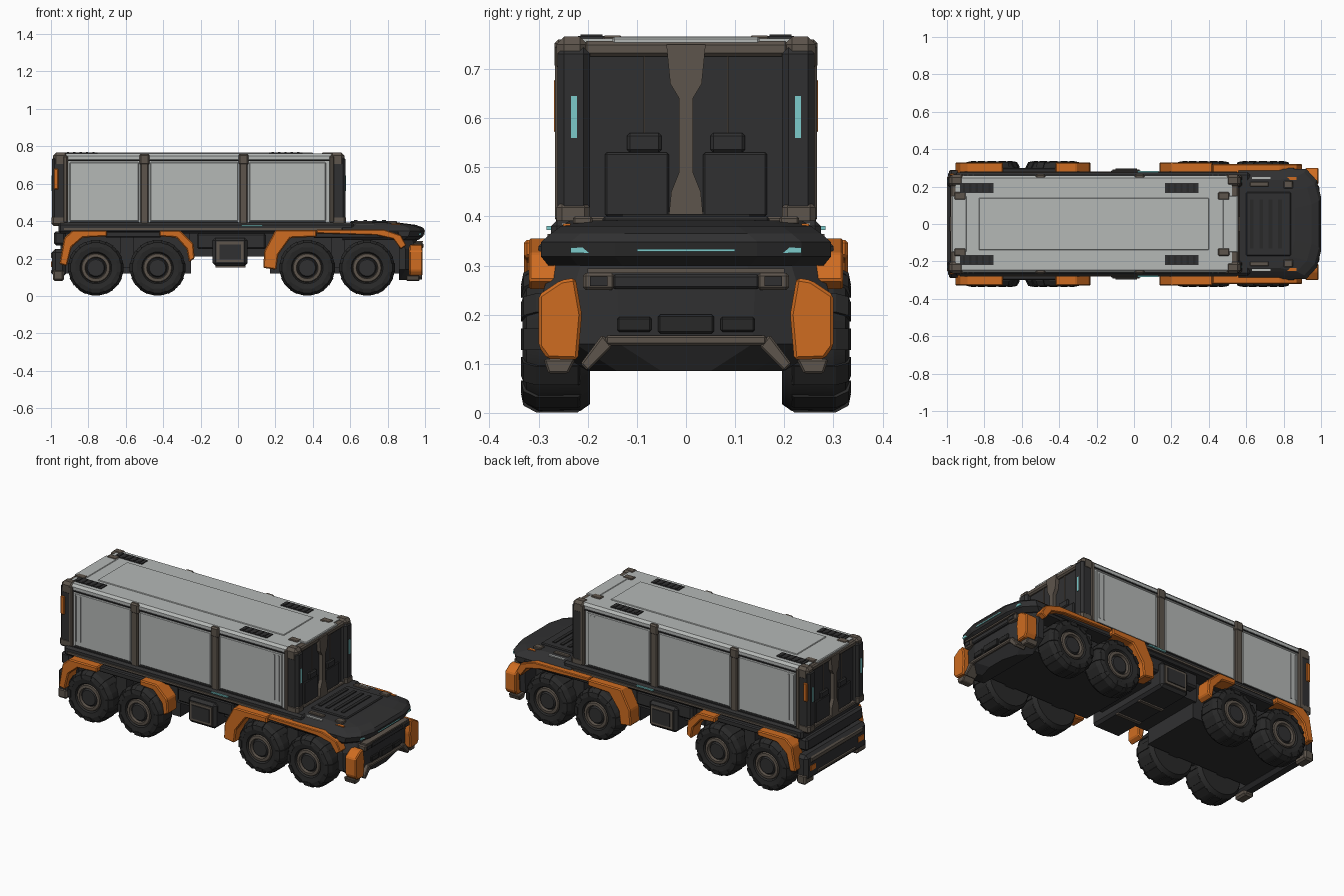
import bpy, bmesh, math
from mathutils import Vector

if "Cube" in bpy.data.objects:
    bpy.data.objects.remove(bpy.data.objects["Cube"], do_unlink=True)


def material(name, r, g, b):
    m = bpy.data.materials.new(name)
    m.use_nodes = True
    m.diffuse_color = (r, g, b, 1)
    m.node_tree.nodes["Principled BSDF"].inputs["Base Color"].default_value = (r, g, b, 1)
    return m


BLACK = material("charcoal body", .03, .03, .031)
TYRE = material("tyre rubber", .022, .022, .022)
GREY = material("pale grey panel", .46, .48, .47)
BROWN = material("worn brown metal", .11, .09, .072)
ORANGE = material("orange paint", .62, .15, .015)
TEAL = material("teal light", .2, .6, .6)


def finish(name, bm, mats, bevel=0):
    bmesh.ops.recalc_face_normals(bm, faces=bm.faces)
    if bevel:
        bmesh.ops.bevel(bm, geom=list(bm.edges), offset=bevel, segments=1, affect='EDGES')
    me = bpy.data.meshes.new(name)
    bm.to_mesh(me)
    bm.free()
    for m in mats:
        me.materials.append(m)
    ob = bpy.data.objects.new(name, me)
    bpy.context.collection.objects.link(ob)
    return ob


def skin(name, rings, mat, bevel=0):
    """Join rings of points into a closed solid."""
    bm = bmesh.new()
    loops = [[bm.verts.new(p) for p in ring] for ring in rings]
    for a, b in zip(loops, loops[1:]):
        for i in range(len(a)):
            j = (i + 1) % len(a)
            bm.faces.new((a[i], a[j], b[j], b[i]))
    bm.faces.new(loops[0])
    bm.faces.new(loops[-1])
    return finish(name, bm, [mat], bevel)


def box(name, x, y, z, mat, bevel=0):
    rings = [[(x[0], y[0], h), (x[1], y[0], h), (x[1], y[1], h), (x[0], y[1], h)] for h in z]
    return skin(name, rings, mat, bevel)


def pair(name, x, y, z, mat, bevel=0):
    """Matching boxes on the left and right sides."""
    for side, s in (("left", 1), ("right", -1)):
        box(f"{name}_{side}", x, sorted((s * y[0], s * y[1])), z, mat, bevel)


def side_plate(name, pts, y, mat, bevel=0):
    """Side profile (x, z) given thickness, on both sides."""
    for side, s in (("left", 1), ("right", -1)):
        skin(f"{name}_{side}", [[(px, s * h, pz) for px, pz in pts] for h in y], mat, bevel)


def end_plate(name, pts, x, mat, bevel=0):
    """End profile (y, z) given thickness, on both sides."""
    for side, s in (("left", 1), ("right", -1)):
        skin(f"{name}_{side}", [[(h, s * py, pz) for py, pz in pts] for h in x], mat, bevel)


def nose(name, back, layers, mat):
    """Stack of plan outlines with cut front corners: (z, front x, half width)."""
    rings = []
    for z, xf, w in layers:
        half = [(back, w), (xf - .08, w), (xf - .025, w - .06), (xf, w - .15)]
        outline = half + [(px, -py) for px, py in reversed(half)]
        rings.append([(px, py, z) for px, py in outline])
    return skin(name, rings, mat)


# Wheels: lathed tyre, rim and hub, with tread lugs
PROFILE = [(.1, .195), (.132, .195), (.146, .215), (.148, .3), (.134, .325), (.115, .333),
           (.085, .328), (.078, .316), (.074, .326), (.058, .328), (.054, .312),
           (.05, .312), (.044, .324)]


def wheel(name, cx, s):
    bm = bmesh.new()
    n, cz = 32, .15
    rings = []
    for r, y in PROFILE:
        rings.append([bm.verts.new((cx + r * math.cos(t * math.tau / n), s * y,
                                    cz + r * math.sin(t * math.tau / n))) for t in range(n)])
    for k, (a, b) in enumerate(zip(rings, rings[1:])):
        for i in range(n):
            f = bm.faces.new((a[i], a[(i + 1) % n], b[(i + 1) % n], b[i]))
            f.material_index = 1 if 7 <= k <= 9 else 2 if k > 9 else 0
    bm.faces.new(rings[0])
    bm.faces.new(rings[-1]).material_index = 2
    # lugs wrap over the shoulder
    for i in range(12):
        t = i * math.tau / 12
        out, tan = Vector((math.cos(t), 0, math.sin(t))), Vector((-math.sin(t), 0, math.cos(t)))
        loops = []
        for w in (-.022, .022):
            loops.append([bm.verts.new(Vector((cx, s * y, cz)) + out * r + tan * w)
                          for r, y in ((.13, .2), (.149, .22), (.149, .305), (.135, .331), (.11, .336))])
        for j in range(5):
            k = (j + 1) % 5
            bm.faces.new((loops[0][j], loops[0][k], loops[1][k], loops[1][j]))
        bm.faces.new(loops[0])
        bm.faces.new(loops[1])
    ob = finish(name, bm, [TYRE, BROWN, BLACK])
    bpy.ops.object.select_all(action='DESELECT')
    ob.select_set(True)
    bpy.context.view_layer.objects.active = ob
    bpy.ops.object.shade_smooth_by_angle(angle=math.radians(25))


for n, cx in enumerate((-.76, -.43, .37, .69)):
    wheel(f"wheel_left_{n + 1}", cx, 1)
    wheel(f"wheel_right_{n + 1}", cx, -1)
    box(f"axle_{n + 1}", (cx - .03, cx + .03), (-.2, .2), (.12, .18), BLACK)

# Chassis
box("rear_belly", (-.95, -.25), (-.185, .185), (.12, .36), BLACK)
box("front_belly", (.17, .92), (-.185, .185), (.12, .36), BLACK)
box("middle_spine", (-.26, .19), (-.2, .2), (.21, .36), BLACK)
box("deck", (-.96, .62), (-.275, .275), (.335, .392), BLACK, .012)
pair("deck_rail", (-.93, .55), (.27, .282), (.352, .364), BROWN)
pair("deck_light", (.02, .13), (.274, .284), (.372, .38), TEAL)
box("centre_tank", (-.135, .05), (-.285, .285), (.16, .31), BLACK, .015)
pair("tank_cover", (-.115, .03), (.283, .292), (.18, .29), BROWN)
pair("tank_hatch", (-.1, .015), (.288, .297), (.195, .275), BLACK)
pair("tank_bracket", (-.22, .15), (.2, .26), (.25, .335), BLACK, .01)
pair("belly_stripe", (-.12, .04), (.08, .1), (.152, .162), BROWN)

# Mudguards
side_plate("rear_guard", [(-.955, .17), (-.93, .31), (-.885, .35), (-.7, .35), (-.7, .318),
                          (-.83, .312), (-.89, .26), (-.915, .16)], (.24, .33), ORANGE, .006)
side_plate("middle_guard", [(-.42, .35), (-.31, .35), (-.238, .28), (-.232, .2), (-.262, .18),
                            (-.275, .25), (-.33, .312), (-.42, .318)], (.24, .33), ORANGE, .006)
side_plate("forward_guard", [(.135, .15), (.14, .24), (.2, .352), (.42, .352), (.42, .316),
                             (.28, .31), (.215, .22), (.205, .14)], (.24, .33), ORANGE, .006)
side_plate("nose_guard", [(.42, .335), (.42, .355), (.78, .355), (.87, .325), (.9, .27),
                          (.87, .25), (.83, .305), (.74, .325)], (.24, .32), ORANGE, .004)
pair("rear_guard_bridge", (-.71, -.41), (.2, .3), (.312, .345), BLACK, .006)
pair("front_guard_bridge", (.4, .86), (.2, .3), (.31, .345), BLACK, .006)
for a, b in ((-.6, -.59), (.53, .54)):
    pair("wheel_divider", (a - .03, b + .03), (.18, .25), (.15, .33), BLACK)

# Cab hood and front bumper
nose("hood", .56, [(.3, .965, .28), (.318, .99, .295), (.348, 1, .295), (.365, .99, .275),
                   (.38, .95, .255), (.392, .86, .235)], BLACK)
nose("bumper", .86, [(.085, .945, .2), (.14, .975, .285), (.25, .975, .29), (.3, .955, .275)], BLACK)
box("hood_panel", (.6, .84), (-.17, .17), (.385, .4), BLACK, .005)
pair("hood_trim", (.62, .72), (.2, .225), (.385, .4), BROWN, .004)
pair("hood_vent", (.8, .85), (.19, .23), (.383, .4), BROWN, .004)
pair("hood_marker", (.82, .87), (.235, .25), (.376, .386), ORANGE)
pair("hood_pale_plate", (.63, .73), (.238, .252), (.378, .388), GREY)
for i in range(4):
    box(f"hood_slat_{i + 1}", (.62 + i * .05, .64 + i * .05), (-.13, .13), (.398, .405), TYRE)
box("nose_light_centre", (.995, 1), (-.1, .1), (.329, .334), TEAL)
pair("nose_light", (.968, .978), (.15, .235), (.325, .337), TEAL)
end_plate("corner_guard", [(.225, .275), (.255, .27), (.3, .24), (.3, .135), (.282, .11),
                           (.22, .108), (.212, .2)], (.915, .987), ORANGE, .006)
end_plate("corner_foot", [(.225, .11), (.29, .11), (.28, .08), (.24, .08)], (.9, .97), BROWN, .004)
end_plate("lower_arm", [(.15, .135), (.17, .16), (.215, .1), (.2, .085)], (.92, .985), BROWN, .004)
box("lower_bar", (.93, .986), (-.165, .165), (.137, .158), BROWN, .005)
box("grille_bar", (.95, .988), (-.15, .15), (.252, .282), BLACK, .005)
box("grille_top_trim", (.95, .99), (-.2, .2), (.285, .294), BROWN)
pair("headlamp_frame", (.93, .988), (.145, .21), (.25, .285), BROWN, .006)
pair("headlamp", (.98, .992), (.16, .195), (.258, .278), BLACK)
box("tow_plate", (.95, .987), (-.057, .057), (.162, .2), TYRE, .004)
pair("grille_slot", (.95, .983), (.07, .14), (.165, .195), TYRE, .004)

# Rear bumper
box("rear_bumper", (-.995, -.92), (-.285, .285), (.1, .25), BLACK, .018)
pair("rear_corner_foot", (-.99, -.93), (.2, .29), (.08, .14), BROWN, .01)
box("rear_bumper_bar", (-1, -.95), (-.25, .25), (.2, .235), BROWN, .008)
box("rear_lower_bar", (-1, -.95), (-.18, .18), (.12, .14), BROWN, .005)
box("rear_sill", (-.985, -.92), (-.265, .265), (.27, .345), BLACK, .012)
pair("rear_lamp", (-.999, -.98), (.2, .25), (.155, .185), ORANGE)

# Container shell: chamfered box section
SECTION = [(.25, .385), (.25, .72), (.258, .73), (.258, .748), (.245, .762)]
ring = SECTION + [(-y, z) for y, z in reversed(SECTION)]
skin("container_shell", [[(x, y, z) for y, z in ring] for x in (-.955, .525)], GREY)
for n, (a, b) in enumerate(((-.9, -.53), (-.47, .0), (.06, .47))):
    pair(f"side_panel_{n + 1}", (a, b), (.245, .257), (.4, .715), GREY, .004)
    pair(f"panel_sill_{n + 1}", (a, b), (.25, .262), (.388, .398), BLACK)
pair("roof_gutter", (-.92, .5), (.255, .26), (.722, .727), BLACK)
for n, x in enumerate((-.5, .03)):
    pair(f"side_post_{n + 1}", (x - .022, x + .022), (.24, .265), (.385, .74), BROWN, .006)
    pair(f"post_cap_{n + 1}", (x - .027, x + .027), (.24, .268), (.7, .76), BROWN, .008)
for x in (-.89, -.86, .42, .45):
    pair("side_rib", (x - .004, x + .004), (.25, .261), (.43, .7), GREY)

# Roof details
for n, x in enumerate((-.84, .255)):
    pair(f"roof_vent_{n + 1}", (x - .09, x + .09), (.165, .22), (.755, .767), BLACK)
    for i in range(5):
        sx = x - .075 + i * .034
        pair(f"vent_slat_{n + 1}", (sx, sx + .012), (.17, .215), (.766, .77), TYRE)
box("roof_panel", (-.83, .4), (-.14, .14), (.758, .766), GREY, .003)
for x in (-.93, .48):
    pair("roof_bracket", (x - .03, x + .03), (.13, .17), (.756, .768), BROWN, .004)

# Container ends: recessed doors, corner posts, centre column
for label, s in (("front", 1), ("rear", -1)):
    face = .575 if s > 0 else -.995

    def span(d0, d1):
        return sorted((face - s * d0, face - s * d1))

    box(f"{label}_door", span(.03, .08), (-.21, .21), (.385, .74), BLACK)
    pair(f"{label}_corner_post", span(0, .08), (.195, .262), (.385, .745), BLACK, .014)
    pair(f"{label}_post_trim", span(.06, .085), (.235, .267), (.39, .75), BROWN, .006)
    pair(f"{label}_top_corner", span(.006, .085), (.2, .264), (.69, .766), BROWN, .016)
    pair(f"{label}_bottom_corner", span(-.003, .08), (.195, .264), (.375, .43), BROWN, .012)
    pair(f"{label}_post_light", span(-.003, .01), (.222, .234), (.56, .645), TEAL)
    box(f"{label}_top_beam", span(.015, .07), (-.21, .21), (.725, .757), BROWN, .008)
    box(f"{label}_roof_lip", span(.02, .1), (-.15, .15), (.75, .765), GREY, .004)
    box(f"{label}_bottom_beam", span(.01, .07), (-.2, .2), (.38, .4), BROWN, .004)
    end_plate(f"{label}_centre_column", [(0, .39), (.036, .39), (.03, .45), (.014, .49), (.014, .64),
                                         (.032, .67), (.04, .75), (0, .75)], span(.008, .06), BROWN)
    pair(f"{label}_door_seam", span(.026, .04), (.083, .087), (.4, .73), BROWN)
    pair(f"{label}_door_plate", span(.02, .04), (.035, .165), (.4, .53), BLACK, .004)
    pair(f"{label}_door_cover", span(.016, .04), (.05, .12), (.53, .57), BLACK, .006)
pair("rear_side_marker", (-.985, -.96), (.25, .269), (.57, .68), ORANGE, .004)
